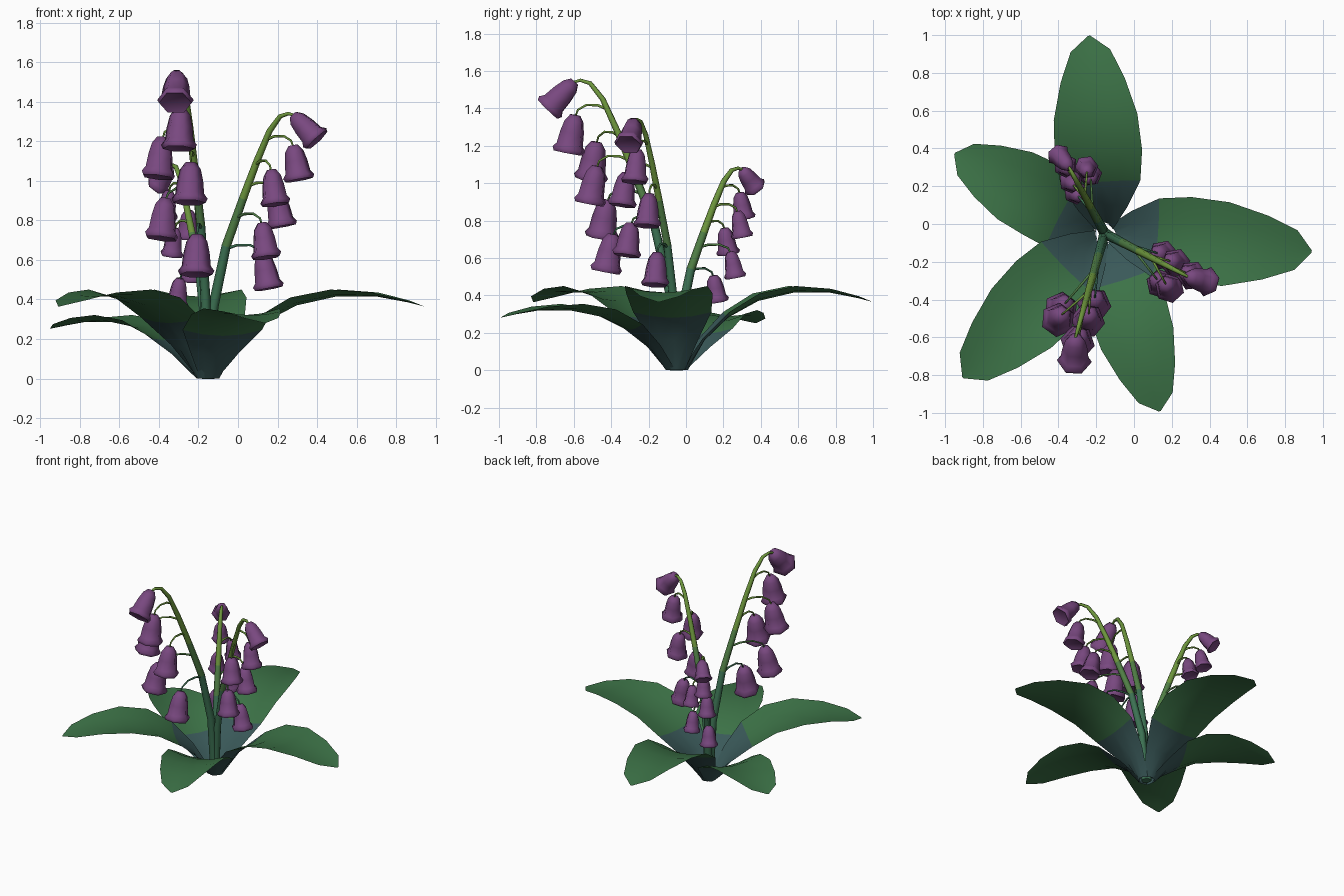
import bpy, bmesh, math
from mathutils import Vector

if "Cube" in bpy.data.objects:
    bpy.data.objects.remove(bpy.data.objects["Cube"])

CENTRE = Vector((-0.155, -0.05, 0))


def material(name, rgb):
    m = bpy.data.materials.new(name)
    m.diffuse_color = (*rgb, 1)
    m.use_nodes = True
    m.node_tree.nodes["Principled BSDF"].inputs["Base Color"].default_value = m.diffuse_color
    return m


LEAF = material("leaf green", (0.045, 0.168, 0.062))
TEAL = material("sheath teal", (0.042, 0.1, 0.1))
STEM_LOW = material("stem blue green", (0.045, 0.165, 0.085))
STEM_MID = material("stem green", (0.08, 0.21, 0.06))
STEM_TOP = material("stem yellow green", (0.15, 0.30, 0.045))
PURPLE = material("bell purple", (0.19, 0.065, 0.215))


def finish(name, bm, mats, rule=None, recalc=True, smooth=30):
    """Turn a bmesh into an object; rule(face centre) picks the material."""
    if recalc:
        bmesh.ops.recalc_face_normals(bm, faces=bm.faces)
    if rule:
        for f in bm.faces:
            f.material_index = rule(f.calc_center_median())
    me = bpy.data.meshes.new(name)
    bm.to_mesh(me)
    bm.free()
    for m in mats:
        me.materials.append(m)
    ob = bpy.data.objects.new(name, me)
    bpy.context.collection.objects.link(ob)
    bpy.ops.object.select_all(action='DESELECT')
    ob.select_set(True)
    bpy.context.view_layer.objects.active = ob
    bpy.ops.object.shade_smooth_by_angle(angle=math.radians(smooth))


def skin(bm, rings, closed=True, caps=True):
    """Bridge rows of points with quads."""
    rows = [[bm.verts.new(p) for p in r] for r in rings]
    n = len(rows[0])
    for a, b in zip(rows, rows[1:]):
        for i in range(n if closed else n - 1):
            j = (i + 1) % n
            bm.faces.new((a[i], a[j], b[j], b[i]))
    if caps:
        bm.faces.new(rows[0][::-1])
        bm.faces.new(rows[-1])


def tube(bm, pts, r0, r1, side, sides=6):
    """Tapered tube along points; side is a vector across the bend."""
    rings = []
    for k, p in enumerate(pts):
        t = (pts[min(k + 1, len(pts) - 1)] - pts[max(k - 1, 0)]).normalized()
        s = (side - t * side.dot(t)).normalized()
        n = t.cross(s)
        r = r0 + (r1 - r0) * k / (len(pts) - 1)
        rings.append([p + (s * math.cos(a) + n * math.sin(a)) * r
                      for a in (2 * math.pi * i / sides for i in range(sides))])
    skin(bm, rings)


# Leaves: spine stations of (reach, height, half width, edge rise, edge curl inward)
LEAF_ROWS = [(0.06, 0, 0.045, 0, 0.04), (0.15, 0.16, 0.13, 0.01, 0.02), (0.28, 0.28, 0.21, 0.03, 0.01),
             (0.45, 0.37, 0.232, 0.04, 0.012), (0.65, 0.415, 0.222, 0.035, 0.01),
             (0.85, 0.415, 0.17, 0.02, 0.006), (1.01, 0.385, 0.105, 0.01, 0.003),
             (1.09, 0.365, 0.006, 0, 0)]


def leaf(name, angle, length, height, width):
    u = Vector((math.cos(angle), math.sin(angle), 0))
    v = Vector((-u.y, u.x, 0))
    rows = []
    for r, z, w, rise, curl in LEAF_ROWS:
        # only the blade stretches, the sheath stays nearly the same size
        reach = r if r < 0.2 else 0.15 + (r - 0.15) * (length - 0.15) / 0.94
        rows.append([CENTRE + u * (reach - curl * t * t) + v * w * t * (width if r > 0.3 else 1)
                     + Vector((0, 0, z * height + rise * t * t)) for t in (-1, -0.5, 0, 0.5, 1)])
    bm = bmesh.new()
    skin(bm, rows, closed=False, caps=False)
    bm.normal_update()
    for f in bm.faces:
        if f.normal.z < 0:
            f.normal_flip()
    edge = 0.15 + 0.14 * (length - 0.15) / 0.94
    finish(name, bm, [LEAF, TEAL], lambda c: int((c - CENTRE).dot(u) < edge), recalc=False)


for name, deg, length, height, width in [
        ("leaf_back", 94.5, 1.05, 1, 1), ("leaf_back_left", 152, 0.9, 0.69, 0.9),
        ("leaf_front_left", 225.5, 1.07, 1, 1), ("leaf_front", -72.8, 0.985, 0.77, 0.9),
        ("leaf_right", -5, 1.1, 1, 1)]:
    leaf(name, math.radians(deg), length, height, width)

# Stem curve and hanging points, as fractions of the stem height
STEM = [(0.005, 0), (0.025, 0.27), (0.08, 0.5), (0.152, 0.68), (0.213, 0.825),
        (0.265, 0.935), (0.31, 0.99), (0.345, 1.0), (0.372, 0.993)]
HANG = [(0.36, 0.01, 0.88), (0.306, -0.066, 0.787), (0.28, 0.022, 0.704),
        (0.267, -0.066, 0.587), (0.221, 0.027, 0.469)]
# Bell profile (radius, drop) for a bell one unit long
BELL = [(0.14, 0), (0.26, 0.17), (0.325, 0.46), (0.36, 0.78), (0.45, 0.9),
        (0.40, 1.0), (0.3, 0.95)]


def bell(name, top, u, tilt, size):
    axis = Vector((0, 0, -1)) * math.cos(tilt) + u * math.sin(tilt)
    v = Vector((-u.y, u.x, 0))
    w = axis.cross(v)
    bm = bmesh.new()
    skin(bm, [[top + axis * d * size + (v * math.cos(a) + w * math.sin(a)) * r * size
               for a in (math.pi / 3 * i for i in range(6))] for r, d in BELL])
    finish(name, bm, [PURPLE], smooth=62)


def stem_reach_at(h):
    for (r0, z0), (r1, z1) in zip(STEM, STEM[1:]):
        if z0 <= h <= z1:
            return r0 + (r1 - r0) * (h - z0) / (z1 - z0)


def flower(name, angle, height):
    u = Vector((math.cos(angle), math.sin(angle), 0))
    v = Vector((-u.y, u.x, 0))
    up = Vector((0, 0, 1))

    def at(r, s, z):
        return CENTRE + (u * r + v * s + up * z) * height

    # Main stem
    bm = bmesh.new()
    tube(bm, [at(r, 0, z) for r, z in STEM], 0.029, 0.007, v)
    # Flower stalks arching out to each bell
    for r, s, z in HANG:
        h = z + 0.02
        r0 = stem_reach_at(h)
        pts = [at(r0, 0, h)] + [at(r0 + (r - r0) * f, s * f, z + dz)
                                for f, dz in ((0.3, 0.034), (0.65, 0.035), (0.92, 0.018), (1, -0.005))]
        tube(bm, pts, 0.008, 0.005, up.cross(pts[-1] - pts[0]), 5)
    finish(name + "_stem", bm, [STEM_LOW, STEM_MID, STEM_TOP],
           lambda c: 0 if c.z < 0.52 * height else 1 if c.z < 0.68 * height else 2, smooth=75)

    # Bells, the end one tilted outward and turned a little sideways
    size = 0.133 * height
    bell(name + "_bell_1", at(0.366, 0, 0.995), (u + v * 0.22).normalized(), math.radians(44), size)
    for i, (r, s, z) in enumerate(HANG):
        out = (u * 0.9 + v * s * 5).normalized()
        bell(f"{name}_bell_{i + 2}", at(r, s, z), out, math.radians(11), size)


flower("right_flower", math.radians(-27.5), 1.34)
flower("front_flower", math.radians(254.3), 1.55)
flower("back_flower", math.radians(118.3), 1.08)
